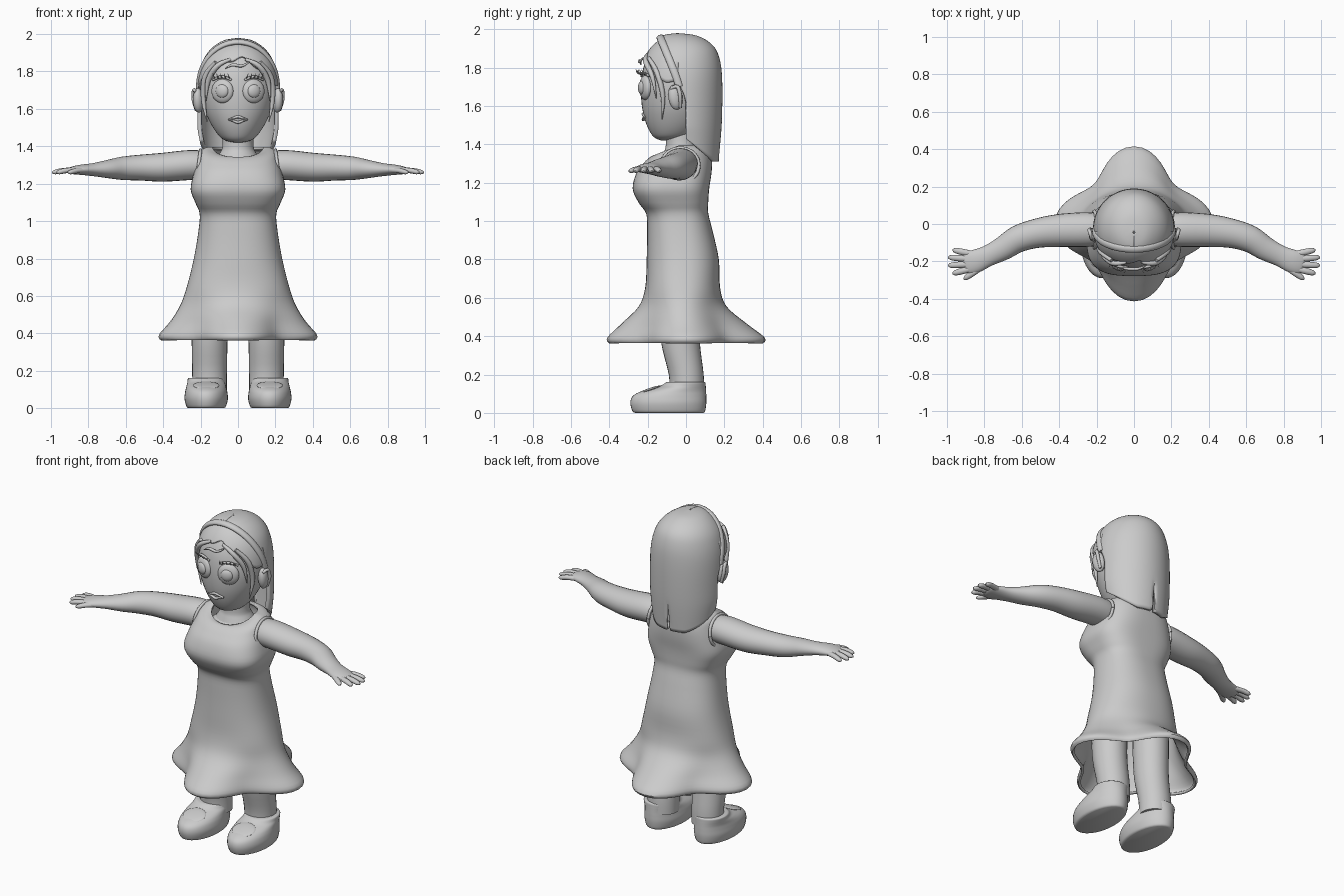
import bpy, bmesh, math
from mathutils import Vector

if "Cube" in bpy.data.objects:
    bpy.data.objects.remove(bpy.data.objects["Cube"])

grey = bpy.data.materials.new("plain grey")
grey.diffuse_color = (0.6, 0.6, 0.6, 1)
grey.use_nodes = True
grey.node_tree.nodes["Principled BSDF"].inputs["Base Color"].default_value = grey.diffuse_color


def finish(name, bm, thickness=0):
    bmesh.ops.recalc_face_normals(bm, faces=bm.faces)
    me = bpy.data.meshes.new(name)
    bm.to_mesh(me)
    bm.free()
    me.materials.append(grey)
    ob = bpy.data.objects.new(name, me)
    bpy.context.collection.objects.link(ob)
    if thickness:
        m = ob.modifiers.new("thickness", 'SOLIDIFY')
        m.thickness, m.offset = thickness, 0
    bpy.ops.object.select_all(action='DESELECT')
    ob.select_set(True)
    bpy.context.view_layer.objects.active = ob
    bpy.ops.object.shade_smooth_by_angle(angle=math.radians(45))
    return ob


def skin_rows(rows, closed=True, cap0=False, cap1=False):
    bm = bmesh.new()
    vs = [[bm.verts.new(p) for p in r] for r in rows]
    n = len(rows[0])
    for a, b in zip(vs, vs[1:]):
        for j in range(n if closed else n - 1):
            k = (j + 1) % n
            bm.faces.new((a[j], a[k], b[k], b[j]))
    if cap0:
        bm.faces.new(vs[0])
    if cap1:
        bm.faces.new(vs[-1])
    return bm


def smooth_rows(rows, steps):
    """Catmull-Rom interpolation between rows of numbers."""
    out = []
    for i in range(len(rows) - 1):
        p = [rows[max(0, min(len(rows) - 1, i + d))] for d in (-1, 0, 1, 2)]
        for k in range(steps):
            t = k / steps
            out.append([b + .5 * t * (c - a + t * (2*a - 5*b + 4*c - d + t * (3*b - a - 3*c + d)))
                        for a, b, c, d in zip(*p)])
    return out + [list(rows[-1])]


def ring_point(r, a):
    """r = z, half width, front y, back y, [squareness, front drop, lobe depth]"""
    z, rx, yf, yb, p, drop, lobe = list(r) + [2, 0, 0][len(r) - 4:]
    c, s = math.cos(a), math.sin(a)
    f = 1 - lobe * (1 - math.cos(4 * a)) / 2
    x = math.copysign(abs(c) ** (2 / p), c) * rx * f
    y = math.copysign(abs(s) ** (2 / p), s) * (yb - yf) / 2 * f + (yf + yb) / 2
    return Vector((x, y, z - drop * max(0, -s)))


def loft(name, rings, n=40, steps=4, cap=True, thickness=0, dx=0):
    rows = [[ring_point(r, 2 * math.pi * j / n) + Vector((dx, 0, 0)) for j in range(n)]
            for r in smooth_rows(rings, steps)]
    return finish(name, skin_rows(rows, True, cap, cap), thickness)


def tube(name, pts, up=(0, 0, 1), n=12, steps=4, s=1):
    """Sweep an ellipse along points (x, y, z, half width, half height)."""
    pts = smooth_rows([(s * p[0],) + tuple(p[1:]) for p in pts], steps)
    up, rows = Vector(up), []
    for i, p in enumerate(pts):
        a, b = pts[max(0, i - 1)], pts[min(len(pts) - 1, i + 1)]
        t = (Vector(b[:3]) - Vector(a[:3])).normalized()
        side = t.cross(up).normalized()
        v = side.cross(t)
        rows.append([Vector(p[:3]) + side * p[3] * math.cos(q) + v * p[4] * math.sin(q)
                     for q in (2 * math.pi * j / n for j in range(n))])
    return finish(name, skin_rows(rows, True, True, True))


def ball(name, loc, size, rot=(0, 0, 0)):
    bm = bmesh.new()
    bmesh.ops.create_uvsphere(bm, u_segments=24, v_segments=14, radius=1)
    bmesh.ops.scale(bm, vec=size, verts=bm.verts)
    ob = finish(name, bm)
    ob.location, ob.rotation_euler = loc, rot
    return ob


# Head, neck and upper chest
head = [(1.42, .02, -.13, -.05), (1.432, .07, -.16, 0), (1.46, .105, -.185, .05), (1.52, .145, -.212, .1),
        (1.6, .18, -.23, .13), (1.7, .2, -.235, .15), (1.8, .19, -.222, .15), (1.88, .155, -.185, .12),
        (1.935, .09, -.13, .06), (1.952, .01, -.06, -.04)]
loft("head", head)
loft("neck", [(1.3, .14, -.14, .09), (1.36, .1, -.115, .07), (1.4, .083, -.105, .055), (1.5, .083, -.11, .06)])
ball("chest", (0, -.03, 1.25), (.165, .14, .12))

# Dress with scooped neckline, fitted waist and flared four-lobed hem
loft("dress", [(.368, .405, -.395, .395, 2, 0, .28), (.39, .415, -.402, .402, 2, 0, .28),
               (.46, .355, -.33, .31, 2, 0, .2), (.55, .3, -.24, .205, 2.1, 0, .08),
               (.65, .265, -.205, .17, 2.2, 0, 0), (.8, .228, -.197, .163, 2.3, 0, 0),
               (.95, .203, -.195, .13, 2.4, 0, 0), (1.04, .197, -.2, .108, 2.6, 0, 0),
               (1.1, .22, -.24, .108, 2.9, 0, 0), (1.17, .245, -.27, .113, 3, 0, 0),
               (1.25, .23, -.25, .125, 2.8, .0, 0), (1.32, .21, -.212, .128, 2.6, .02, 0),
               (1.365, .198, -.185, .118, 2.4, .04, 0), (1.385, .17, -.165, .1, 2.2, .05, 0),
               (1.388, .135, -.15, .085, 2, .055, 0)], n=64, cap=False, thickness=.016)

# Hair at the back: a shell open at the front, with a slit at the bottom
hair = smooth_rows([(1.968, .004, -.05, -.04), (1.955, .075, -.125, .055), (1.91, .14, -.18, .13),
                    (1.84, .182, -.22, .165), (1.72, .205, -.23, .178), (1.5, .207, -.22, .175),
                    (1.3, .195, -.2, .16)], 6)
rows, cols = [], 48
for r in hair:
    z, ry, cy = r[0], (r[3] - r[2]) / 2, (r[2] + r[3]) / 2
    edge = min(0, -.03 - .45 * (z - 1.7))
    a0 = math.asin(max(-1, min(.9, (edge - cy) / ry)))
    row = []
    for j in range(cols + 1):
        p = ring_point(r, a0 + (math.pi - 2 * a0) * j / cols)
        if z < 1.5:
            low = 1.47 if j == cols // 2 else 1.43 - .12 * max(0, min(1, p.y / .14))
            p.z = 1.5 - (1.5 - z) / .2 * (1.5 - low)
        row.append(p)
    rows.append(row)
finish("back_hair", skin_rows(rows, False), .022)

# Fringe following the forehead down to a wavy hairline
fine = smooth_rows(head, 8)
rows = []
for i in range(13):
    row = []
    for j in range(41):
        a = -math.pi * j / 40
        low = 1.87 - .15 * abs(math.cos(a)) ** 2 + .012 * math.cos(a * 9)
        z = low + (1.945 - low) * i / 12
        r = min(fine, key=lambda q: abs(q[0] - z))
        k = next(k for k in range(len(fine) - 1) if fine[k + 1][0] >= z)
        t = (z - fine[k][0]) / (fine[k + 1][0] - fine[k][0])
        r = [u + (v - u) * t for u, v in zip(fine[k], fine[k + 1])]
        row.append(ring_point((z, r[1] + .008, r[2] - .008, r[3]), a))
    rows.append(row)
finish("fringe", skin_rows(rows, False), .014)

# Headband
arc = [math.pi * i / 24 for i in range(25)]
tube("headband", [(.212 * math.cos(a), -.035 - .1 * math.sin(a), 1.7 + .258 * math.sin(a) ** .9, .013, .02)
                  for a in arc], up=(0, .93, .37), steps=2)
tube("forehead_wisp", [(.06, -.225, 1.85, .004, .004), (.02, -.24, 1.83, .008, .008),
                       (-.03, -.24, 1.835, .008, .008), (-.07, -.235, 1.815, .002, .002)])

# Lips
for name, z, bow in (("upper_lip", 1.552, .006), ("lower_lip", 1.534, -.006)):
    tube(name, [(x, -.222 + 3 * x * x, z + bow * (1 - abs(x) / .05) - (z - 1.543) * abs(x) / .05,
                 .009, .008 - .08 * abs(x)) for x in (-.05, -.025, 0, .025, .05)])

for s, side in ((-1, "left"), (1, "right")):
    # Eyes with lids and lashes
    ball(side + "_eye", (s * .083, -.212, 1.695), (.062, .026, .064), (0, 0, s * .35))
    ball(side + "_iris", (s * .085, -.23, 1.695), (.036, .018, .036), (0, 0, s * .35))
    tube(side + "_eyelid", [(.035, -.232, 1.755, .006, .006), (.085, -.225, 1.772, .008, .008),
                            (.135, -.19, 1.755, .006, .006)], s=s)
    for i in range(5):
        x = .045 + .02 * i
        y = -.24 + 2.2 * x * x
        tube(side + "_eyelash", [(x, y, 1.765, .004, .004), (x + .004, y - .018, 1.772, .003, .003),
                                 (x + .01, y - .026, 1.79, .001, .001)], up=(1, 0, 0), n=6, s=s)

    # Ears
    ball(side + "_ear", (s * .212, -.055, 1.645), (.028, .038, .066), (.15, 0, s * .3))
    tube(side + "_ear_rim", [(.222, -.03, 1.59, .008, .008), (.238, -.03, 1.65, .01, .01),
                             (.236, -.045, 1.7, .01, .01), (.225, -.08, 1.69, .008, .008)],
         up=(1, 0, 0), s=s)

    # Loose locks beside the face
    tube(side + "_long_lock", [(.12, -.195, 1.85, .01, .01), (.175, -.15, 1.77, .016, .014),
                               (.185, -.12, 1.65, .013, .012), (.165, -.125, 1.53, .002, .002)],
         up=(0, 1, 0), s=s)
    tube(side + "_short_lock", [(.04, -.205, 1.865, .008, .008), (.11, -.21, 1.83, .014, .014),
                                (.16, -.175, 1.75, .014, .012), (.172, -.155, 1.64, .002, .002)],
         up=(0, 1, 0), s=s)

    # Arm, bent forward at the elbow, ending in the palm
    tube(side + "_arm", [(.15, -.03, 1.295, .08, .075), (.25, -.03, 1.3, .092, .08), (.4, -.035, 1.288, .088, .077),
                         (.52, -.05, 1.286, .078, .069), (.62, -.08, 1.282, .072, .062),
                         (.7, -.13, 1.278, .064, .048), (.78, -.17, 1.275, .056, .034),
                         (.85, -.2, 1.274, .062, .026), (.895, -.213, 1.27, .056, .018),
                         (.91, -.217, 1.27, .035, .01)], n=24, s=s)
    # Fingers and thumb: root x, y and tip x, y
    for i, (ax, ay, bx, by) in enumerate(((.87, -.16, .97, -.138), (.88, -.187, .994, -.178),
                                          (.88, -.215, .994, -.222), (.875, -.24, .97, -.265),
                                          (.81, -.225, .91, -.296))):
        mx, my = (ax + bx) / 2, (ay + by) / 2
        tube(side + ("_thumb" if i == 4 else "_finger"),
             [(ax, ay, 1.272, .017, .014), (mx, my, 1.27, .017, .014),
              (mx + .36 * (bx - ax), my + .36 * (by - ay), 1.262, .014, .012), (bx, by, 1.26, .004, .004)], s=s)

    # Armhole trim
    tube(side + "_armhole", [(.212 + .012 * math.sin(-a), -.03 + .098 * math.cos(a), 1.29 + .09 * math.sin(a),
                              .009, .009) for a in (math.pi * i / 8 for i in range(17))], up=(1, 0, 0), s=s)

    # Leg, shoe and instep opening
    loft(side + "_leg", [(.1, .092, -.085, .095), (.2, .093, -.09, .092), (.37, .096, -.13, .072),
                         (.55, .1, -.14, .07), (.7, .1, -.14, .07)], n=28, dx=s * .152)
    loft(side + "_shoe", [(0, .095, -.265, .09), (.01, .106, -.28, .1), (.05, .116, -.29, .106),
                          (.085, .113, -.28, .106), (.108, .108, -.245, .105), (.125, .104, -.19, .104),
                          (.14, .1, -.135, .103), (.158, .098, -.105, .101), (.162, .088, -.09, .092)],
         n=36, dx=s * .17)
    ball(side + "_instep", (s * .17, -.185, .122), (.07, .06, .009), (.32, 0, 0))
